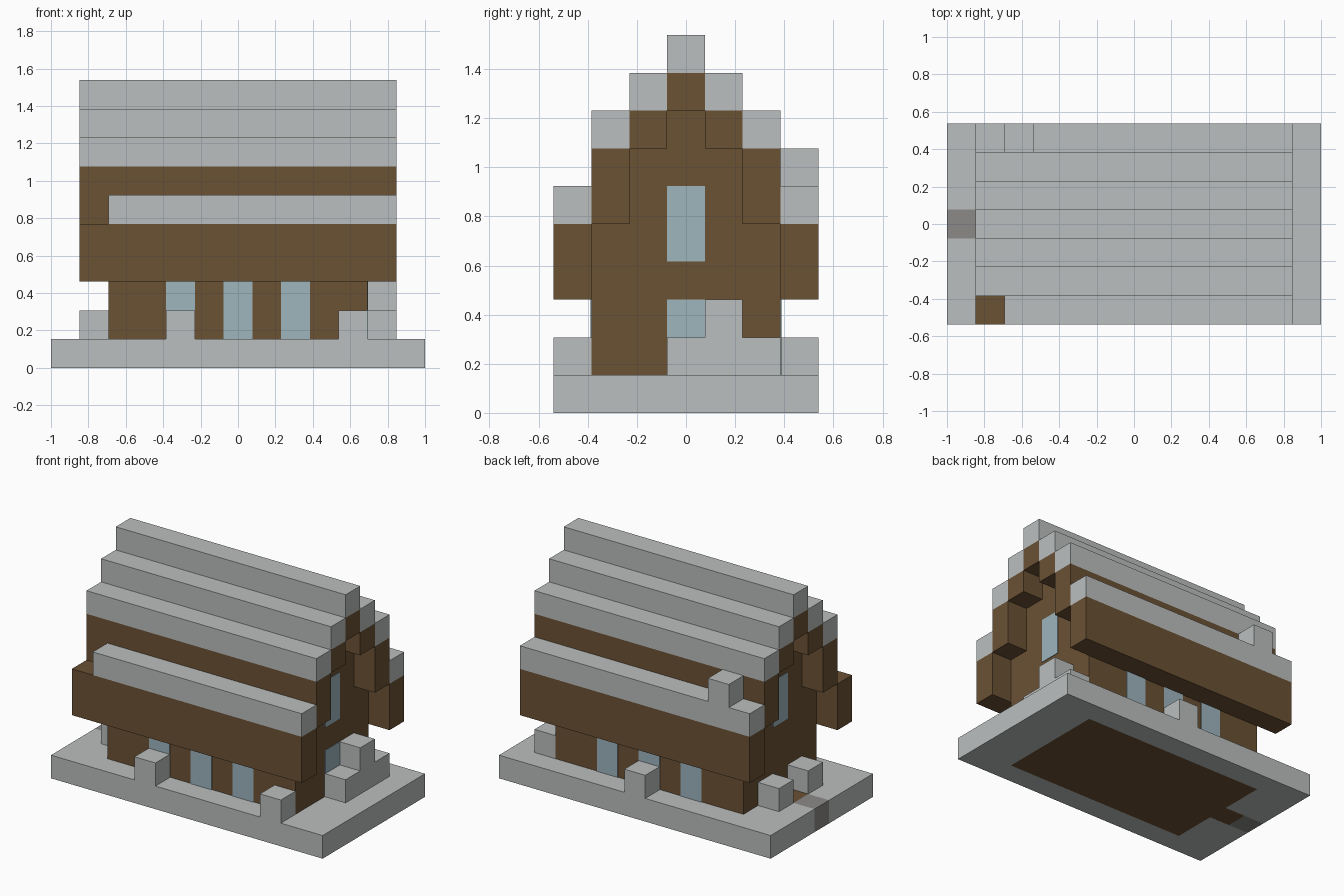
import bpy
import bmesh

if "Cube" in bpy.data.objects:
    bpy.data.objects.remove(bpy.data.objects["Cube"], do_unlink=True)

NX, NY = 13, 7          # footprint in blocks
U = 2 / NX              # block size
PLATE = 0.004           # thickness of window panes


def make_material(name, color):
    mat = bpy.data.materials.new(name)
    mat.use_nodes = True
    mat.diffuse_color = (*color, 1)
    mat.node_tree.nodes["Principled BSDF"].inputs["Base Color"].default_value = (*color, 1)
    return mat


STONE = make_material("light grey stone", (0.50, 0.52, 0.52))
WOOD = make_material("brown wood", (0.145, 0.083, 0.034))
GLASS = make_material("pale blue glass", (0.34, 0.465, 0.515))
GRAVEL = make_material("dark grey gravel", (0.26, 0.255, 0.245))


def place(x, y, z):
    """Block coordinates to model space."""
    return ((x - NX / 2) * U, (y - NY / 2) * U, z * U)


def extrude(name, profile, x0, x1, mat):
    """Extrude a (y, z) profile along x, all in block coordinates."""
    bm = bmesh.new()
    face = bm.faces.new([bm.verts.new(place(x0, y, z)) for y, z in profile])
    moved = bmesh.ops.extrude_face_region(bm, geom=[face])["geom"]
    verts = [g for g in moved if isinstance(g, bmesh.types.BMVert)]
    bmesh.ops.translate(bm, verts=verts, vec=((x1 - x0) * U, 0, 0))
    bmesh.ops.recalc_face_normals(bm, faces=bm.faces)
    mesh = bpy.data.meshes.new(name)
    bm.to_mesh(mesh)
    bm.free()
    mesh.materials.append(mat)
    obj = bpy.data.objects.new(name, mesh)
    bpy.context.collection.objects.link(obj)
    return obj


def box(name, x, y, z, mat):
    """Box spanning the given (start, end) block ranges."""
    (y0, y1), (z0, z1) = y, z
    return extrude(name, [(y0, z0), (y1, z0), (y1, z1), (y0, z1)], *x, mat)


def block(name, x, y, height=1):
    """Stone block standing on the base."""
    return box(name, (x, x + 1), (y, y + 1), (1, 1 + height), STONE)


# Base: stone border around the wooden floor, with a doorstep and path
box("base_front", (0, NX), (0, 1), (0, 1), STONE)
box("base_back", (0, NX), (6, NY), (0, 1), STONE)
box("base_left", (11, NX), (1, 6), (0, 1), STONE)
box("base_right_front", (0, 2), (1, 3), (0, 1), STONE)
box("base_right_back", (0, 2), (4, 6), (0, 1), STONE)
box("floor", (2, 11), (1, 6), (0, 1), WOOD)
box("doorstep", (1, 2), (3, 4), (0, 1), WOOD)
box("path", (0, 1), (3, 4), (0, 1), GRAVEL)

# House body with stepped gables
half = [(1, 1), (1, 5), (2, 5), (2, 7), (3, 7), (3, 8)]
extrude("house_walls", half + [(NY - y, z) for y, z in reversed(half)], 2, 11, WOOD)

# Roof steps: wooden courses capped with stone, mirrored front to back
for step, (bottom, top) in enumerate([(3, 5), (5, 7), (7, 8)]):
    for side, y in (("front", step), ("back", NY - 1 - step)):
        cap_start = 2 if (side, step) == ("front", 0) else 1   # one cap block missing
        box(f"roof_course_{side}_{step}", (1, 12), (y, y + 1), (bottom, top), WOOD)
        box(f"roof_cap_{side}_{step}", (cap_start, 12), (y, y + 1), (top, top + 1), STONE)
box("ridge_course", (1, 12), (3, 4), (8, 9), WOOD)
box("ridge_cap", (1, 12), (3, 4), (9, 10), STONE)
box("chimney", (2, 3), (6, 7), (6, 7), STONE)

# Window panes on the long walls
t = PLATE / U
for x in (4, 6, 8):
    box(f"window_front_{x}", (x, x + 1), (1 - t, 1), (1, 3), GLASS)
    box(f"window_back_{x}", (x, x + 1), (6, 6 + t), (1, 3), GLASS)

# Window panes on the gables
box("gable_window_left", (11, 11 + t), (3, 4), (4, 6), GLASS)
box("gable_window_right", (2 - t, 2), (3, 4), (4, 6), GLASS)
box("lower_window_left", (11, 11 + t), (3, 4), (1, 3), GLASS)

# Loose stone blocks around the house
for x in (4, 10):
    block(f"front_block_{x}", x, 0)
block("back_block", 6, 6)
for y in (2, 4):
    block(f"door_block_{y}", 1, y)
for y, height in ((3, 1), (4, 2), (5, 1)):
    block(f"side_block_{y}", 11, y, height)
